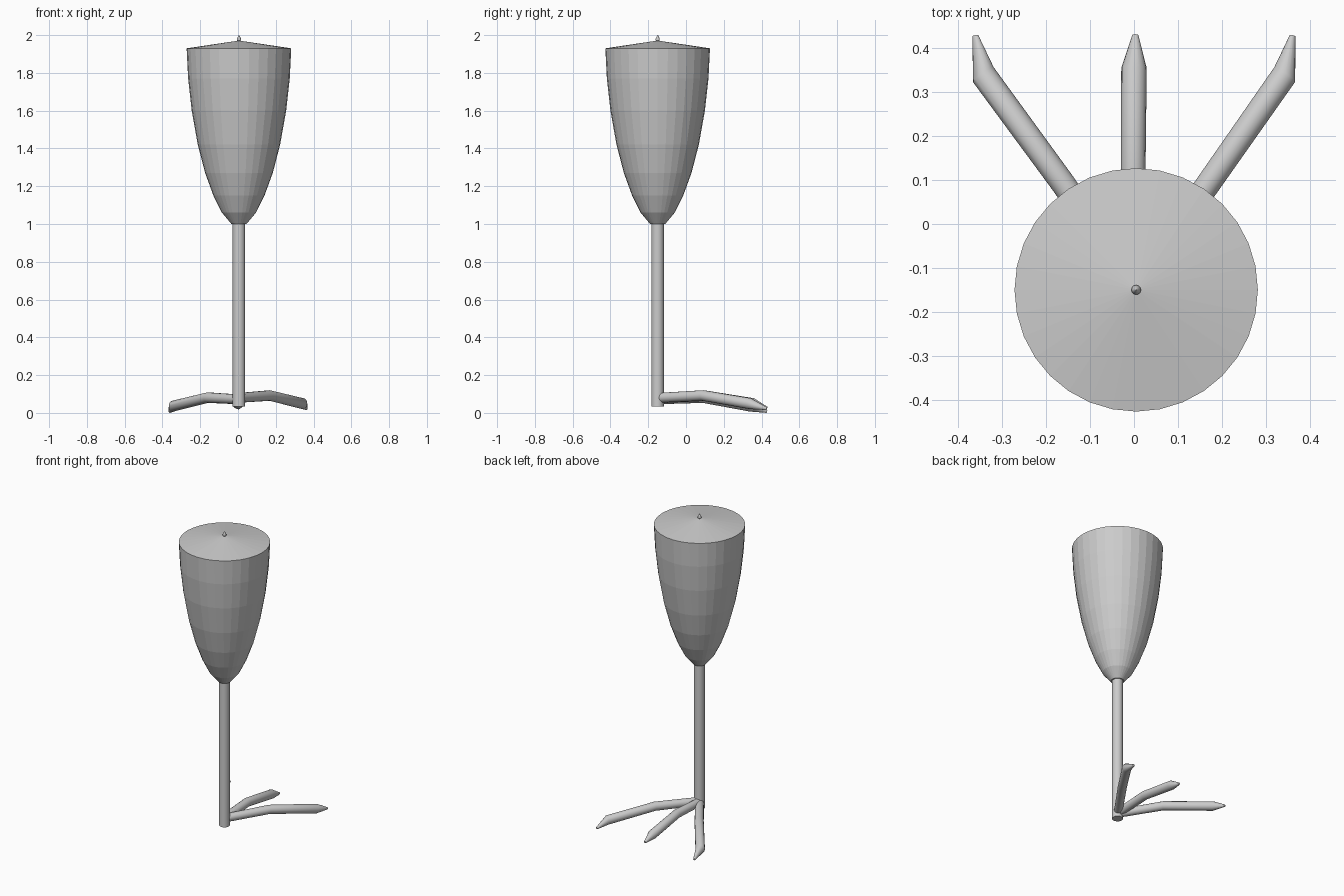
import bpy, bmesh, math
from mathutils import Vector

if "Cube" in bpy.data.objects:
    bpy.data.objects.remove(bpy.data.objects["Cube"])

CX, CY = 0.005, -0.15  # axis of leg and body


def finish(name, bm, smooth):
    bmesh.ops.recalc_face_normals(bm, faces=bm.faces)
    me = bpy.data.meshes.new(name)
    bm.to_mesh(me)
    bm.free()
    ob = bpy.data.objects.new(name, me)
    bpy.context.collection.objects.link(ob)
    if smooth:
        bpy.ops.object.select_all(action='DESELECT')
        bpy.context.view_layer.objects.active = ob
        ob.select_set(True)
        bpy.ops.object.shade_smooth_by_angle(angle=math.radians(35))
    return ob


def bridge(bm, rings):
    n = len(rings[0])
    for a, b in zip(rings, rings[1:]):
        for i in range(n):
            j = (i + 1) % n
            bm.faces.new((a[i], a[j], b[j], b[i]))
    bm.faces.new(rings[0])
    bm.faces.new(rings[-1])


def lathe(name, profile, sides, smooth=False):
    bm = bmesh.new()
    rings = [[bm.verts.new((CX + r * math.cos(2 * math.pi * i / sides),
                            CY + r * math.sin(2 * math.pi * i / sides), z))
              for i in range(sides)] for r, z in profile]
    bridge(bm, rings)
    return finish(name, bm, smooth)


def tube(name, path, radii, sides=16):
    pts = [Vector(p) for p in path]
    bm = bmesh.new()
    rings = []
    for k, (p, r) in enumerate(zip(pts, radii)):
        # the claw ring keeps the direction of the toe before it
        if k == 1:
            d = (pts[2] - pts[0]).normalized()
        elif k == 0:
            d = (pts[1] - pts[0]).normalized()
        else:
            d = (p - pts[k - 1]).normalized()
        u = d.cross(Vector((0, 0, 1))).normalized()
        v = u.cross(d)
        rings.append([bm.verts.new(p + r * (math.cos(2 * math.pi * i / sides) * u
                                            + math.sin(2 * math.pi * i / sides) * v))
                      for i in range(sides)])
    bridge(bm, rings)
    return finish(name, bm, True)


# Egg-shaped thigh with shallow conical top
lathe("thigh", [(0.04, 1.0), (0.09, 1.06), (0.135, 1.15), (0.179, 1.27),
                (0.218, 1.42), (0.25, 1.6), (0.269, 1.77), (0.277, 1.93),
                (0.008, 1.97)], 32)
# Small teardrop tip on the top
lathe("top_tip", [(0.006, 1.966), (0.011, 1.972), (0.011, 1.98),
                  (0.006, 1.992), (0.001, 2.0)], 12, True)
# Thin shank
lathe("shank", [(0.033, 0.035), (0.033, 1.01)], 24, True)

# Three bent toes with pointed claws
R = [0.026, 0.028, 0.029, 0.007]
tube("middle_toe", [(0.0, -0.155, 0.077), (-0.002, 0.1, 0.091),
                    (0.0, 0.355, 0.049), (0.003, 0.43, 0.025)], R)
tube("left_toe", [(-0.003, -0.14, 0.072), (-0.16, 0.09, 0.081),
                  (-0.343, 0.34, 0.036), (-0.361, 0.428, 0.007)], R)
tube("right_toe", [(0.008, -0.14, 0.08), (0.168, 0.09, 0.092),
                   (0.343, 0.34, 0.049), (0.361, 0.428, 0.022)], R)
